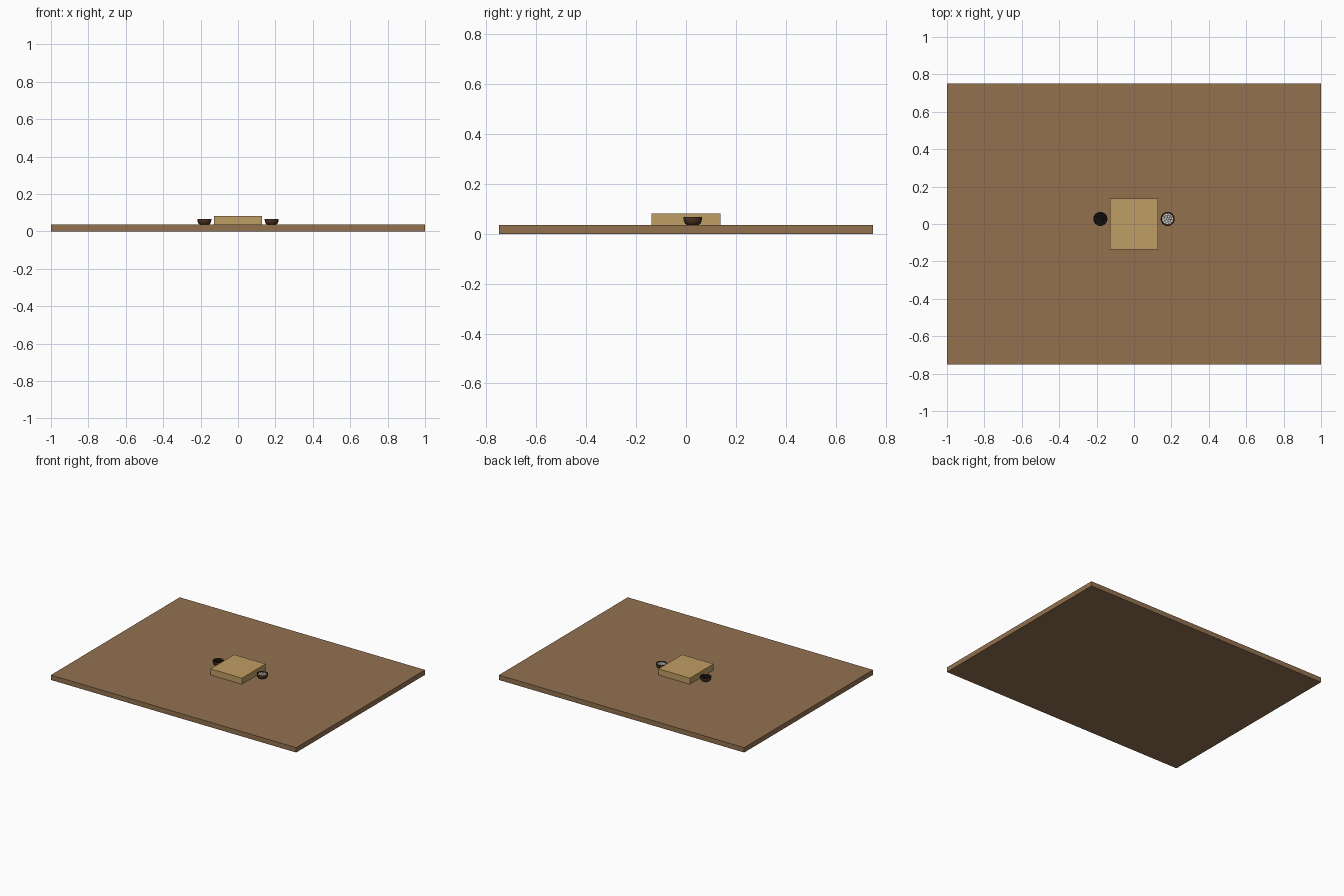
import bpy, bmesh, math, random
from mathutils import Matrix

if "Cube" in bpy.data.objects:
    bpy.data.objects.remove(bpy.data.objects["Cube"])

random.seed(4)


def material(name, rgb):
    m = bpy.data.materials.new(name)
    m.diffuse_color = (*rgb, 1)
    m.use_nodes = True
    m.node_tree.nodes["Principled BSDF"].inputs["Base Color"].default_value = m.diffuse_color
    return m


wood = material("table_wood", (0.29, 0.165, 0.078))
pale = material("board_wood", (0.52, 0.34, 0.125))
brown = material("bowl_wood", (0.075, 0.032, 0.016))
black = material("black_stone", (0.012, 0.012, 0.013))
white = material("white_stone", (0.85, 0.83, 0.77))


def finish(name, bm, mat, smooth=False):
    bmesh.ops.recalc_face_normals(bm, faces=bm.faces)
    mesh = bpy.data.meshes.new(name)
    bm.to_mesh(mesh)
    bm.free()
    mesh.materials.append(mat)
    ob = bpy.data.objects.new(name, mesh)
    bpy.context.collection.objects.link(ob)
    if smooth:
        bpy.context.view_layer.objects.active = ob
        ob.select_set(True)
        bpy.ops.object.shade_smooth_by_angle(angle=math.radians(40))
        ob.select_set(False)
    return ob


def box(name, sx, sy, z0, z1, mat):
    bm = bmesh.new()
    bmesh.ops.create_cube(bm, size=1, matrix=Matrix.Translation((0, 0, (z0 + z1) / 2))
                          @ Matrix.Diagonal((sx, sy, z1 - z0, 1)))
    return finish(name, bm, mat)


def bowl(name, x, y, z):
    # closed wall profile: outside up, over the rim, inside down
    profile = [(0, 0), (0.024, 0), (0.031, 0.005), (0.035, 0.013), (0.037, 0.023),
               (0.0375, 0.031), (0.034, 0.031), (0.033, 0.022), (0.030, 0.012),
               (0.024, 0.006), (0, 0.004)]
    bm = bmesh.new()
    vs = [bm.verts.new((r, 0, h)) for r, h in profile]
    es = [bm.edges.new(p) for p in zip(vs, vs[1:])]
    bmesh.ops.spin(bm, geom=vs + es, axis=(0, 0, 1), cent=(0, 0, 0),
                   angle=math.tau, steps=32, use_duplicate=False)
    bmesh.ops.remove_doubles(bm, verts=bm.verts, dist=1e-5)
    bmesh.ops.translate(bm, verts=bm.verts, vec=(x, y, z))
    return finish(name, bm, brown, True)


def stones(name, x, y, z, mat):
    # layers of flattened discs, ringed inside the bowl
    bm = bmesh.new()
    for h, rings in ((0.012, ((0, 1), (0.012, 6), (0.022, 11))),
                     (0.018, ((0.007, 3), (0.018, 8), (0.025, 11))),
                     (0.024, ((0, 1), (0.0135, 6), (0.025, 11)))):
        for r, n in rings:
            for i in range(n):
                a = math.tau * i / n + h * 50
                m = (Matrix.Translation((x + r * math.cos(a), y + r * math.sin(a), z + h))
                     @ Matrix.Rotation(random.uniform(-0.25, 0.25), 4, 'X')
                     @ Matrix.Rotation(random.uniform(-0.25, 0.25), 4, 'Y')
                     @ Matrix.Diagonal((1, 1, 0.5, 1)))
                bmesh.ops.create_uvsphere(bm, u_segments=12, v_segments=8,
                                          radius=0.0066, matrix=m)
    return finish(name, bm, mat, True)


# table slab and playing board
TOP = 0.036
box("table_top", 2, 1.5, 0, TOP, wood)
box("game_board", 0.257, 0.275, TOP, 0.081, pale)

# one stone bowl on each side of the board
for side, sx, mat in (("left", -1, black), ("right", 1, white)):
    bowl(side + "_bowl", sx * 0.18, 0.027, TOP)
    stones(side + "_stones", sx * 0.18, 0.027, TOP, mat)
